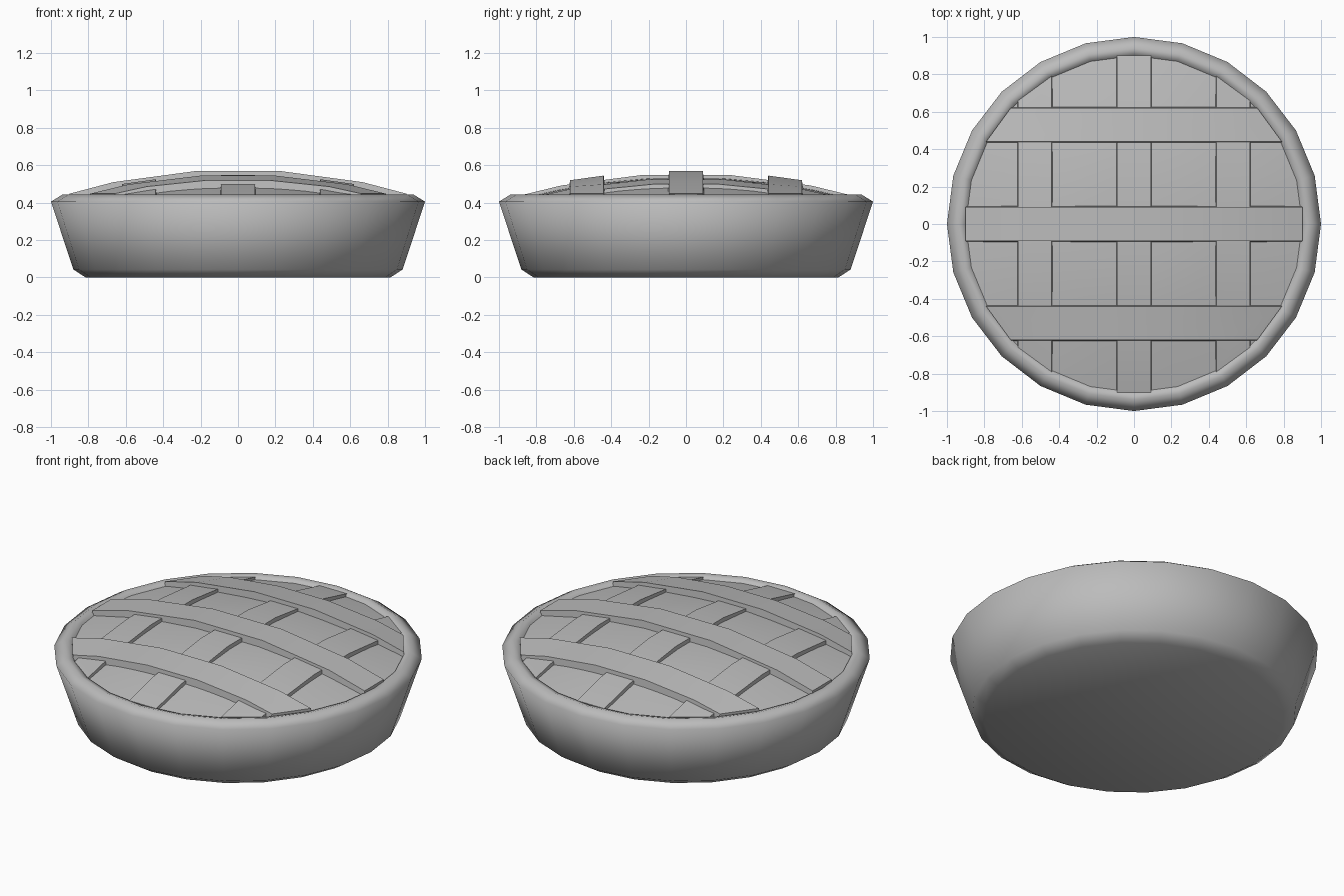
import bpy
import bmesh
from math import cos, sin, pi, sqrt, radians

if "Cube" in bpy.data.objects:
    bpy.data.objects.remove(bpy.data.objects["Cube"], do_unlink=True)

SIDES = 24
INNER = 0.905  # radius of the opening inside the rim

grey = bpy.data.materials.new("plain grey")
grey.use_nodes = True
colour = (0.5, 0.5, 0.5, 1)
grey.diffuse_color = colour
grey.node_tree.nodes["Principled BSDF"].inputs["Base Color"].default_value = colour


def dome(x, y):
    """Height of the filling surface."""
    return 0.535 - 0.14 * (x * x + y * y)


def finish(name, bm, angle):
    bmesh.ops.recalc_face_normals(bm, faces=bm.faces)
    mesh = bpy.data.meshes.new(name)
    bm.to_mesh(mesh)
    bm.free()
    mesh.materials.append(grey)
    obj = bpy.data.objects.new(name, mesh)
    bpy.context.collection.objects.link(obj)
    bpy.ops.object.select_all(action="DESELECT")
    obj.select_set(True)
    bpy.context.view_layer.objects.active = obj
    bpy.ops.object.shade_smooth_by_angle(angle=radians(angle))
    return obj


def lathe(name, profile, angle, cap_start=False, cap_end=False):
    bm = bmesh.new()
    rings = [[bm.verts.new((r * cos(2 * pi * i / SIDES), r * sin(2 * pi * i / SIDES), z))
              for i in range(SIDES)] for r, z in profile]
    for low, high in zip(rings, rings[1:]):
        for i in range(SIDES):
            j = (i + 1) % SIDES
            bm.faces.new((low[i], low[j], high[j], high[i]))
    if cap_start:
        bm.faces.new(rings[0])
    if cap_end:
        bm.faces.new(rings[-1])
    return finish(name, bm, angle)


def strip(name, centre, lift, along_x):
    """Lattice strip draped over the filling and trimmed to the round opening."""
    bm = bmesh.new()
    section = [(-0.103, -0.06), (-0.09, lift), (0.09, lift), (0.103, -0.06)]
    rows = []
    for t in (-1, -0.74, -0.25, 0.25, 0.74, 1):
        row = []
        for offset, height in section:
            v = centre + offset
            u = t * sqrt(INNER ** 2 - v * v)
            x, y = (u, v) if along_x else (v, u)
            # strips sink a little towards their ends
            z = dome(u, v) + height - (0.35 * lift * t ** 4 if height > 0 else 0)
            row.append(bm.verts.new((x, y, z)))
        rows.append(row)
    for a, b in zip(rows, rows[1:]):
        for i in range(4):
            j = (i + 1) % 4
            bm.faces.new((a[i], a[j], b[j], b[i]))
    bm.faces.new(rows[0])
    bm.faces.new(rows[-1])
    return finish(name, bm, 35)


# Crust dish with rounded rim
lathe("crust_dish", [(0.815, 0), (0.88, 0.042), (1.0, 0.405), (0.94, 0.442),
                     (INNER, 0.432), (0.885, 0.39)], 80, cap_start=True)

# Domed filling
lathe("filling", [(r, dome(r, 0)) for r in (0.91, 0.68, 0.45, 0.23)], 35, cap_end=True)

# Lattice: lower strips run front to back, upper strips run side to side
for label, place in (("first", -0.53), ("middle", 0), ("last", 0.53)):
    strip(label + "_lower_strip", place, 0.022, False)
    strip(label + "_upper_strip", place, 0.042, True)
